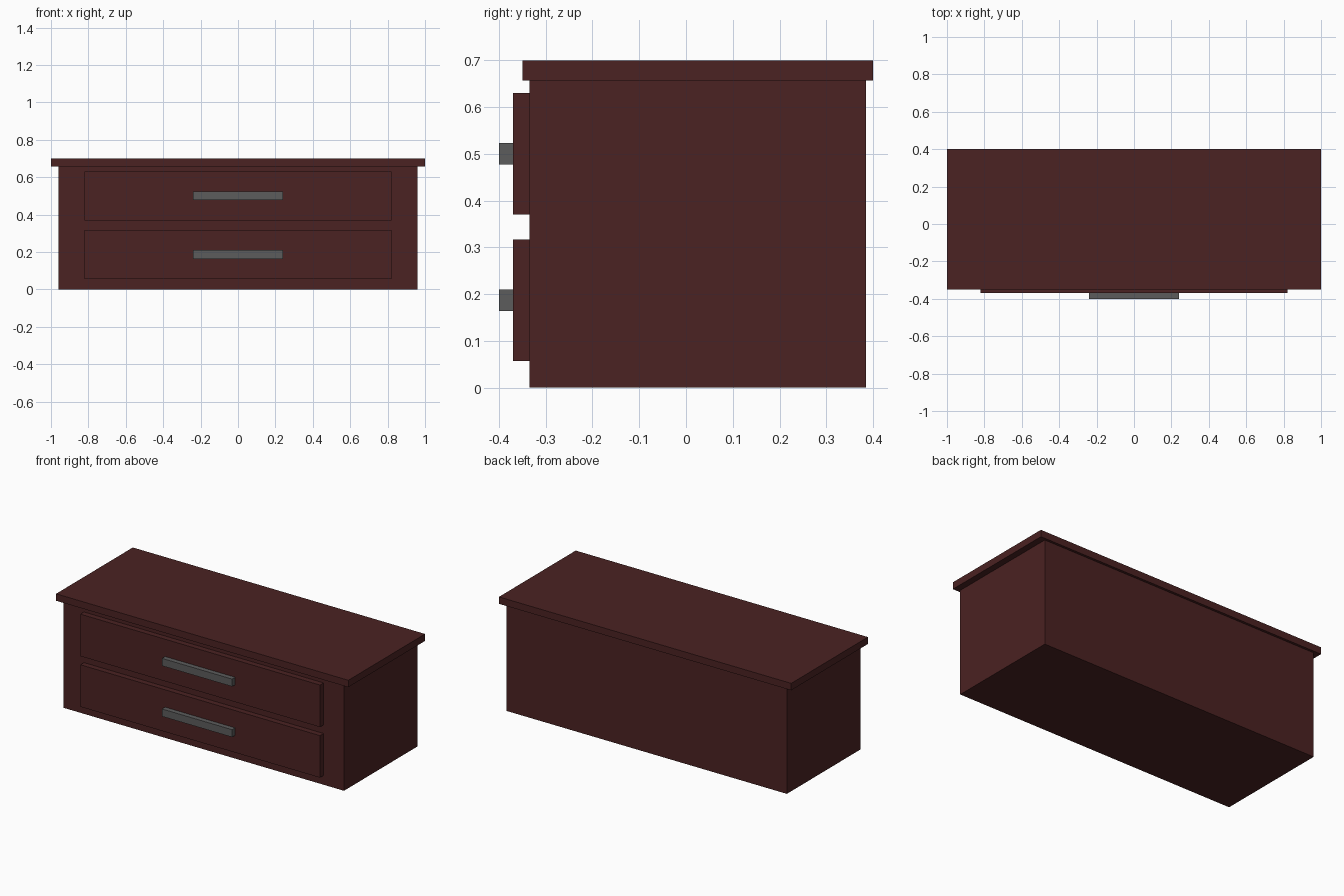
import bpy
from mathutils import Vector

cube = bpy.data.objects.get("Cube")
if cube:
    bpy.data.objects.remove(cube, do_unlink=True)


def make_material(name, colour):
    mat = bpy.data.materials.new(name)
    mat.use_nodes = True
    mat.diffuse_color = colour
    for node in mat.node_tree.nodes:
        if node.type == 'BSDF_PRINCIPLED':
            node.inputs["Base Color"].default_value = colour
    return mat


def box(name, low, high, mat):
    """Axis-aligned box between two opposite corners."""
    low, high = Vector(low), Vector(high)
    bpy.ops.mesh.primitive_cube_add(size=1, location=(low + high) / 2)
    obj = bpy.context.object
    obj.name = name
    obj.scale = high - low
    bpy.ops.object.transform_apply(location=False, rotation=False, scale=True)
    obj.data.materials.append(mat)
    return obj


wood = make_material("dark red wood", (0.07, 0.016, 0.016, 1))
metal = make_material("grey metal", (0.107, 0.107, 0.107, 1))

# Cabinet body and overhanging top
box("cabinet_body", (-0.96, -0.335, 0), (0.96, 0.385, 0.657), wood)
box("top_board", (-1, -0.35, 0.657), (1, 0.4, 0.7), wood)

# Two drawer fronts, each with a bar handle
for name, z in (("lower", 0.187), ("upper", 0.5)):
    box(name + "_drawer", (-0.82, -0.37, z - 0.13), (0.82, -0.335, z + 0.13), wood)
    box(name + "_handle", (-0.24, -0.4, z - 0.023), (0.24, -0.37, z + 0.023), metal)
